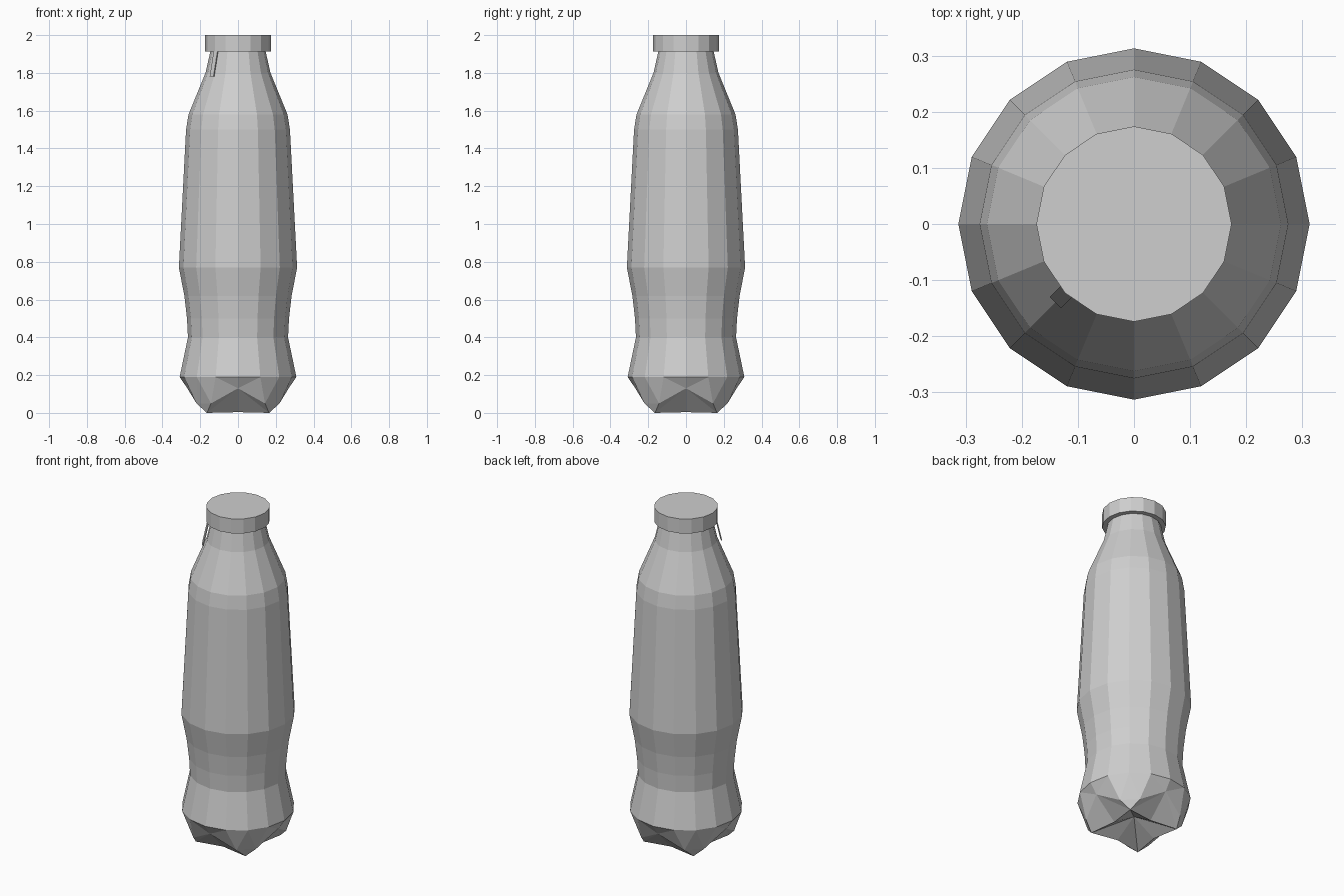
import bpy, bmesh
from math import sin, cos, radians
from mathutils import Vector

cube = bpy.data.objects.get("Cube")
if cube:
    bpy.data.objects.remove(cube)

grey = bpy.data.materials.new("plain_grey")
grey.use_nodes = True
colour = (0.62, 0.62, 0.62, 1)
grey.diffuse_color = colour
grey.node_tree.nodes["Principled BSDF"].inputs["Base Color"].default_value = colour

SIDES = 16


def polar(r, degrees, z):
    return Vector((r * cos(radians(degrees)), r * sin(radians(degrees)), z))


def finish(bm, name):
    bmesh.ops.recalc_face_normals(bm, faces=bm.faces)
    mesh = bpy.data.meshes.new(name)
    bm.to_mesh(mesh)
    bm.free()
    mesh.materials.append(grey)
    obj = bpy.data.objects.new(name, mesh)
    bpy.context.collection.objects.link(obj)
    return obj


def lathe(bm, profile):
    """Stack rings of vertices and bridge them; returns the rings."""
    rings = [[bm.verts.new(polar(r, i * 360 / SIDES, z)) for i in range(SIDES)]
             for r, z in profile]
    for low, high in zip(rings, rings[1:]):
        for i in range(SIDES):
            j = (i + 1) % SIDES
            bm.faces.new((low[i], low[j], high[j], high[i]))
    return rings


# Bottle body with a waist and tapering shoulder
bm = bmesh.new()
rings = lathe(bm, [(0.309, 0.19), (0.265, 0.40), (0.27, 0.50), (0.284, 0.62),
                   (0.313, 0.77), (0.275, 1.50), (0.262, 1.58), (0.172, 1.80),
                   (0.145, 1.92)])
bm.faces.new(rings[-1])

# Four-footed base: a valley on each axis, a foot on each diagonal
base = rings[0]
centre = bm.verts.new((0, 0, 0.09))
valleys = [bm.verts.new(polar(0.268, q * 90, 0.13)) for q in range(4)]
inners = [bm.verts.new(polar(0.14, q * 90, 0.004)) for q in range(4)]
for q in range(4):
    n = (q + 1) % 4
    a = q * 90 + 45
    tip = bm.verts.new(polar(0.233, a, 0))
    left = bm.verts.new(polar(0.262, a - 12, 0.05))
    right = bm.verts.new(polar(0.262, a + 12, 0.05))
    r = [base[(q * 4 + k) % SIDES] for k in range(5)]
    for face in [(r[0], r[1], valleys[q]), (r[1], left, valleys[q]),
                 (r[1], r[2], left), (r[2], right, left), (r[2], r[3], right),
                 (r[3], valleys[n], right), (r[3], r[4], valleys[n]),
                 (left, right, tip),
                 (valleys[q], left, tip), (valleys[n], tip, right),
                 (valleys[q], tip, inners[q]), (valleys[n], inners[n], tip),
                 (centre, inners[q], tip), (centre, tip, inners[n])]:
        bm.faces.new(face)
finish(bm, "bottle_body")

# Screw cap
bm = bmesh.new()
cap = lathe(bm, [(0.174, 1.913), (0.174, 2.0)])
for ring in cap:
    bm.faces.new(ring)
finish(bm, "cap")

# Small loose strap hanging below the cap
bm = bmesh.new()
bmesh.ops.create_cube(bm, size=1)
side = polar(1, 315, 0)
out = polar(1, 225, 0)
for v in bm.verts:
    s, t, h = v.co
    radius = 0.165 if h > 0 else 0.195
    z = 1.915 if h > 0 else 1.78
    v.co = out * (radius + t * 0.006) + side * (s * 0.028) + Vector((0, 0, z))
finish(bm, "cap_strap")
